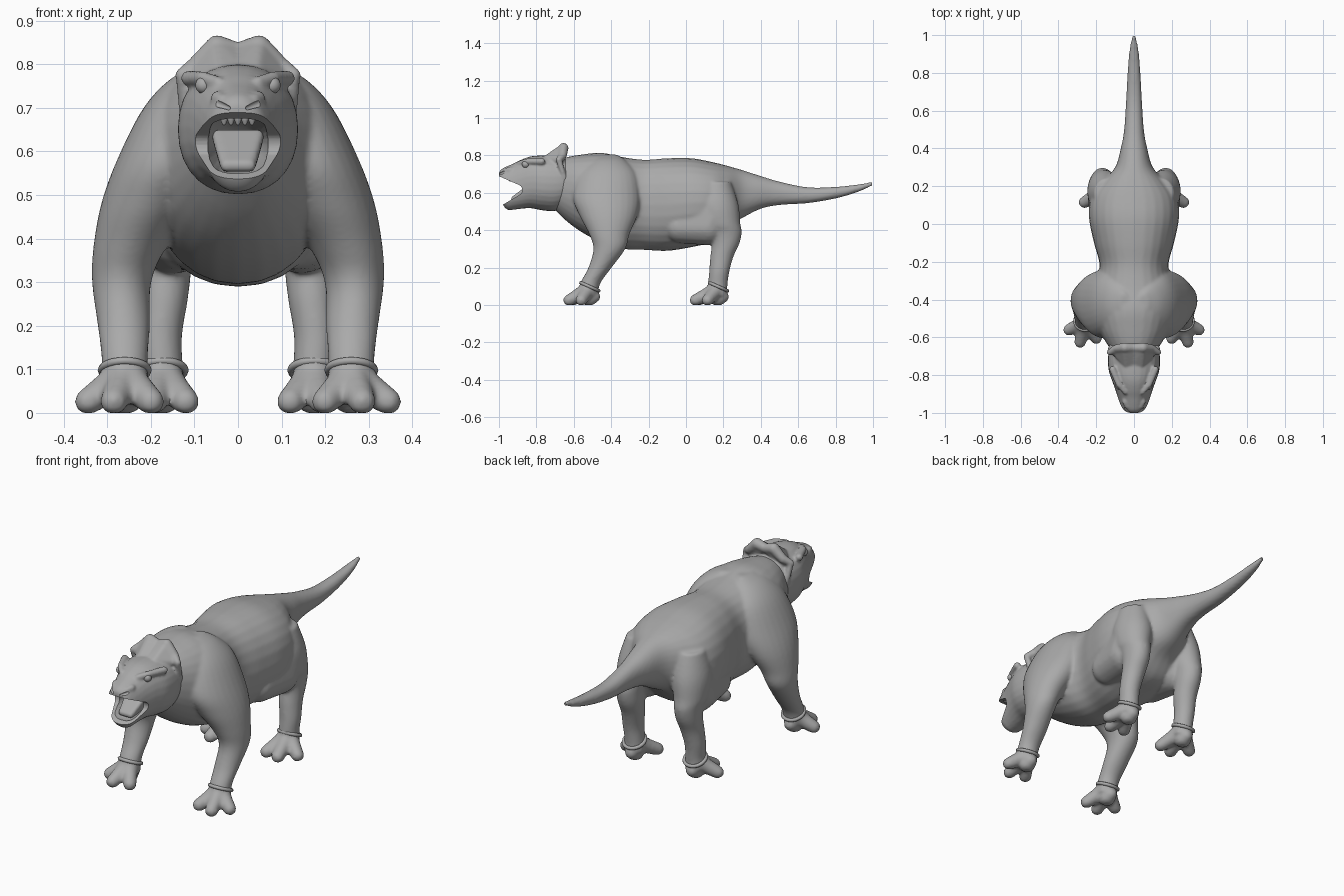
import bpy, bmesh, math
from mathutils import Vector, Matrix

cube = bpy.data.objects.get("Cube")
if cube:
    bpy.data.objects.remove(cube)

grey = bpy.data.materials.new("stone grey")
grey.use_nodes = True
GREY = (0.4, 0.4, 0.4, 1)
grey.diffuse_color = GREY
grey.node_tree.nodes["Principled BSDF"].inputs["Base Color"].default_value = GREY

SIDES = 28


def spread(rows, steps=5):
    """Smoothly interpolate between the given rows."""
    rows = [Vector(r) for r in rows]
    out = []
    for i in range(len(rows) - 1):
        a, b = rows[max(i - 1, 0)], rows[i]
        c, d = rows[i + 1], rows[min(i + 2, len(rows) - 1)]
        for k in range(steps):
            t = k / steps
            out.append(b + (c - a) * (t / 2) + (a * 2 - b * 5 + c * 4 - d) * (t * t / 2)
                       + (b * 3 - a - c * 3 + d) * (t ** 3 / 2))
    return out + [rows[-1]]


def skin(bm, rings):
    """Join closed rings of points into a capped tube."""
    loops = [[bm.verts.new(p) for p in ring] for ring in rings]
    for a, b in zip(loops, loops[1:]):
        for i in range(SIDES):
            j = (i + 1) % SIDES
            bm.faces.new((a[i], a[j], b[j], b[i]))
    bm.faces.new(loops[0])
    bm.faces.new(loops[-1][::-1])


def oval(power):
    """Unit superellipse points."""
    for i in range(SIDES):
        a = math.tau * i / SIDES
        c, s = math.cos(a), math.sin(a)
        yield (math.copysign(abs(c) ** (2 / power), c), math.copysign(abs(s) ** (2 / power), s))


def trunk(bm, rows, power):
    """Tube along y from rows of (y, low z, high z, half width)."""
    skin(bm, [[(w * c, y, (lo + hi) / 2 + (hi - lo) / 2 * s) for c, s in oval(power)]
              for y, lo, hi, w in spread(rows)])


def limb(bm, rows, side):
    """Tube along z from rows of (z, x, y, x radius, y radius)."""
    skin(bm, [[(side * (x + rx * c), y + ry * s, z) for c, s in oval(2)]
              for z, x, y, rx, ry in spread(rows)])


def hull(bm, *balls, side=1):
    """Convex blob around balls of (x, y, z, radius), kept above the floor."""
    part = bmesh.new()
    for x, y, z, r in balls:
        at = Matrix.Translation((side * x, y, z))
        bmesh.ops.create_icosphere(part, subdivisions=3, radius=r, matrix=at)
    bmesh.ops.delete(part, geom=part.edges[:], context='EDGES_FACES')
    for v in part.verts:
        v.co.z = max(v.co.z, 0)
    bmesh.ops.remove_doubles(part, verts=part.verts, dist=0.0005)
    bmesh.ops.convex_hull(part, input=part.verts)
    bmesh.ops.delete(part, geom=[v for v in part.verts if not v.link_faces], context='VERTS')
    mesh = bpy.data.meshes.new("part")
    part.to_mesh(mesh)
    part.free()
    bm.from_mesh(mesh)
    bpy.data.meshes.remove(mesh)


def chain(bm, *balls, side=1):
    for pair in zip(balls, balls[1:]):
        hull(bm, *pair, side=side)


def finish(bm, name, voxel=0, smooth=0, cutters=()):
    """Turn a bmesh into an object, fuse its parts and carve the cutters out."""
    bmesh.ops.recalc_face_normals(bm, faces=bm.faces)
    mesh = bpy.data.meshes.new(name)
    bm.to_mesh(mesh)
    bm.free()
    obj = bpy.data.objects.new(name, mesh)
    bpy.context.collection.objects.link(obj)
    if voxel:
        fuse = obj.modifiers.new("fuse", 'REMESH')
        fuse.mode, fuse.voxel_size = 'VOXEL', voxel
        relax = obj.modifiers.new("relax", 'SMOOTH')
        relax.factor, relax.iterations = 0.5, smooth
    for cutter in cutters:
        carve = obj.modifiers.new("carve", 'BOOLEAN')
        carve.operation, carve.solver, carve.object = 'DIFFERENCE', 'EXACT', cutter
    if obj.modifiers:
        graph = bpy.context.evaluated_depsgraph_get()
        baked = bpy.data.meshes.new_from_object(obj.evaluated_get(graph))
        obj.modifiers.clear()
        obj.data = baked
    obj.data.materials.clear()
    obj.data.materials.append(grey)
    obj.data.shade_smooth()
    obj.data.set_sharp_from_angle(angle=math.radians(40))
    return obj


# Torso and tail in one sweep
body = bmesh.new()
trunk(body, [
    (-.72, .53, .76, .09), (-.64, .45, .79, .14), (-.55, .385, .806, .19), (-.45, .335, .814, .215),
    (-.33, .3, .79, .205), (-.22, .295, .777, .182), (-.1, .29, .785, .212), (.03, .31, .785, .238),
    (.14, .34, .765, .228), (.22, .42, .745, .17), (.3, .465, .722, .1), (.4, .515, .69, .07),
    (.5, .535, .66, .052), (.65, .545, .63, .042), (.8, .57, .632, .034), (.92, .605, .645, .024),
    (1, .64, .66, .008)], 2.2)

FRONT_LEG = [
    (.805, .05, -.42, .025, .05), (.77, .085, -.42, .065, .1), (.7, .125, -.42, .092, .155),
    (.58, .16, -.425, .118, .18), (.48, .202, -.415, .112, .155), (.38, .248, -.41, .084, .108),
    (.3, .267, -.41, .068, .085), (.2, .262, -.46, .06, .062), (.12, .26, -.51, .053, .054),
    (.05, .26, -.53, .056, .056)]
BACK_LEG = [
    (.66, .14, .16, .07, .08), (.54, .15, .165, .094, .115), (.44, .165, .185, .08, .105),
    (.39, .167, .21, .066, .088), (.33, .167, .212, .06, .074), (.26, .17, .192, .055, .062),
    (.18, .178, .178, .05, .054), (.11, .175, .17, .048, .052), (.05, .175, .17, .052, .05)]
# Ankle position and toe tips of each foot
FEET = [((.26, -.52), [(.344, -.56), (.285, -.625), (.2, -.605)]),
        ((.175, .168), [(.262, .115), (.195, .05), (.12, .065)])]

for side in (1, -1):
    limb(body, FRONT_LEG, side)
    limb(body, BACK_LEG, side)
    hull(body, (.13, -.03, .42, .09), (.145, .12, .42, .1), (.145, .16, .5, .1), side=side)
    for (ax, ay), tips in FEET:
        for tx, ty in tips:
            mx, my = (ax + tx) / 2, (ay + ty) / 2
            chain(body, (ax, ay, .085, .045), (mx, my, .055, .036), (tx, ty, .026, .031), side=side)
        hull(body, (ax, ay, .035, .042), (ax, ay + .03, .045, .032), side=side)
finish(body, "body", voxel=.0085, smooth=5)

# Skin cuffs around the ankles
for (ax, ay), _ in FEET:
    for side, word in ((1, "left"), (-1, "right")):
        where = "front" if ay < 0 else "back"
        bpy.ops.mesh.primitive_torus_add(
            major_radius=.053, minor_radius=.009, major_segments=24, minor_segments=8,
            location=(side * ax, ay + .006, .098), rotation=(-.42, 0, 0))
        cuff = bpy.context.object
        cuff.name = f"{where}_{word}_ankle_cuff"
        cuff.data.materials.append(grey)
        cuff.data.shade_smooth()

# Mouth and nostril cutters
wedge = bmesh.new()
hull(wedge, *[(x, y, z, r) for x in (-.2, .2) for y, z, r in ((-.905, .615, .03), (-1.1, .603, .12))])
throat = bmesh.new()
hull(throat, *[(s * .012, y, .615, r) for s in (1, -1) for y, r in ((-.94, .068), (-.8, .045))])
cutters = [finish(wedge, "mouth_cutter"), finish(throat, "throat_cutter")]
for side in (1, -1):
    nostril = bmesh.new()
    hull(nostril, (.022, -.998, .7, .005), (.052, -.978, .712, .009), side=side)
    cutters.append(finish(nostril, "nostril_cutter"))

# Head with brows, crest and cheek ridges
head = bmesh.new()
trunk(head, [
    (-.6, .58, .75, .1), (-.64, .53, .785, .126), (-.7, .503, .798, .137), (-.77, .507, .8, .135),
    (-.83, .518, .795, .116), (-.88, .515, .778, .098), (-.92, .51, .758, .086),
    (-.955, .51, .743, .076), (-.985, .55, .728, .06), (-1, .64, .71, .03)], 2.2)
for side in (1, -1):
    chain(head, (.045, -.89, .758, .014), (.08, -.85, .768, .016), (.113, -.77, .768, .018), side=side)
    chain(head, (0, -.655, .828, .022), (.048, -.655, .84, .027), (.095, -.66, .797, .022),
          (.128, -.68, .776, .016), (.12, -.65, .68, .014), side=side)
    hull(head, (.048, -.655, .838, .024), (0, -.655, .828, .02), (.04, -.74, .785, .02),
         (.09, -.68, .772, .025), (0, -.74, .78, .02), side=side)
    hull(head, (.036, -.965, .718, .014), (.045, -.94, .722, .018), side=side)
finish(head, "head", voxel=.0065, smooth=4, cutters=cutters)
for cutter in cutters:
    bpy.data.objects.remove(cutter)

# Eyes, tongue and upper teeth
for side, word in ((1, "left"), (-1, "right")):
    eye = bmesh.new()
    hull(eye, (.078, -.857, .752, .02), side=side)
    finish(eye, word + "_eye")
tongue = bmesh.new()
hull(tongue, *[(s * w, y, z, .015) for s in (1, -1)
               for w, y, z in ((.026, -.92, .568), (.045, -.83, .635), (.03, -.82, .58))])
finish(tongue, "tongue", voxel=.006, smooth=3)
teeth = bmesh.new()
for i in range(-2, 3):
    hull(teeth, (i * .016, -.94 + abs(i) * .006, .676, .009), (i * .016, -.94 + abs(i) * .006, .665, .005))
finish(teeth, "upper_teeth")
